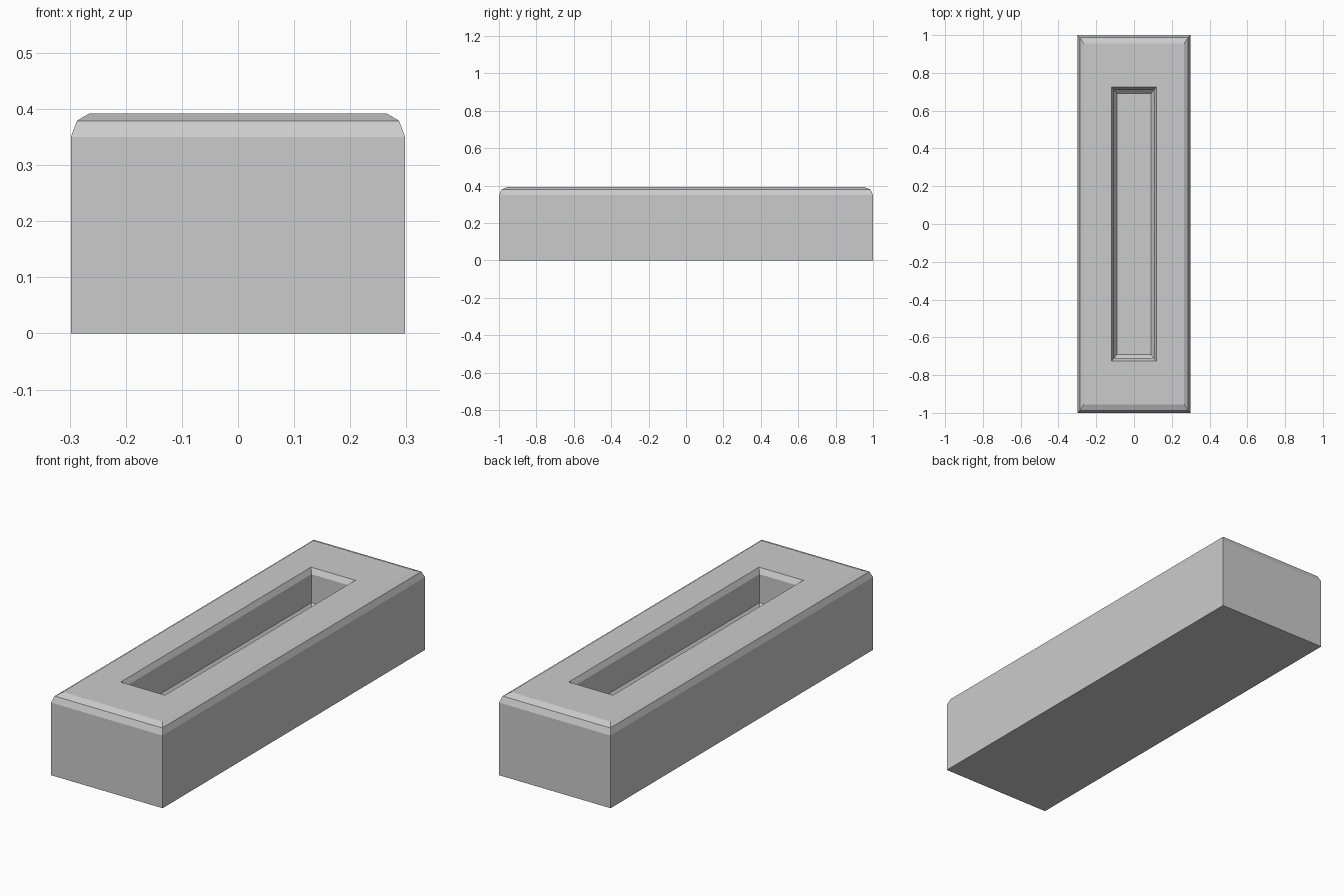
import bpy
import bmesh

default_cube = bpy.data.objects.get("Cube")
if default_cube:
    bpy.data.objects.remove(default_cube, do_unlink=True)

grey = bpy.data.materials.new("plain_grey")
grey.use_nodes = True
colour = (0.6, 0.6, 0.6, 1)
grey.diffuse_color = colour
grey.node_tree.nodes["Principled BSDF"].inputs["Base Color"].default_value = colour

# Rectangular rings (half width, half length, height), from base to recess floor
rings = [
    (0.298, 1.0, 0.0),       # base
    (0.298, 1.0, 0.35),      # top of the outer walls
    (0.287, 0.987, 0.379),   # steep outer bevel
    (0.265, 0.955, 0.392),   # shallow outer bevel
    (0.118, 0.725, 0.392),   # rim of the recess
    (0.105, 0.71, 0.367),    # bevel inside the rim
    (0.105, 0.71, 0.23),     # recess walls
    (0.09, 0.69, 0.21),      # floor bevel
]


def add_ring(bm, half_x, half_y, z):
    corners = [(-1, -1), (1, -1), (1, 1), (-1, 1)]
    return [bm.verts.new((sx * half_x, sy * half_y, z)) for sx, sy in corners]


# Bevelled block with a long recess
bm = bmesh.new()
loops = [add_ring(bm, *ring) for ring in rings]
for lower, upper in zip(loops, loops[1:]):
    for i in range(4):
        j = (i + 1) % 4
        bm.faces.new((lower[i], lower[j], upper[j], upper[i]))
bm.faces.new(loops[0][::-1])   # underside
bm.faces.new(loops[-1])        # recess floor

mesh = bpy.data.meshes.new("recessed_block")
bm.to_mesh(mesh)
bm.free()
mesh.materials.append(grey)
block = bpy.data.objects.new("recessed_block", mesh)
bpy.context.collection.objects.link(block)
